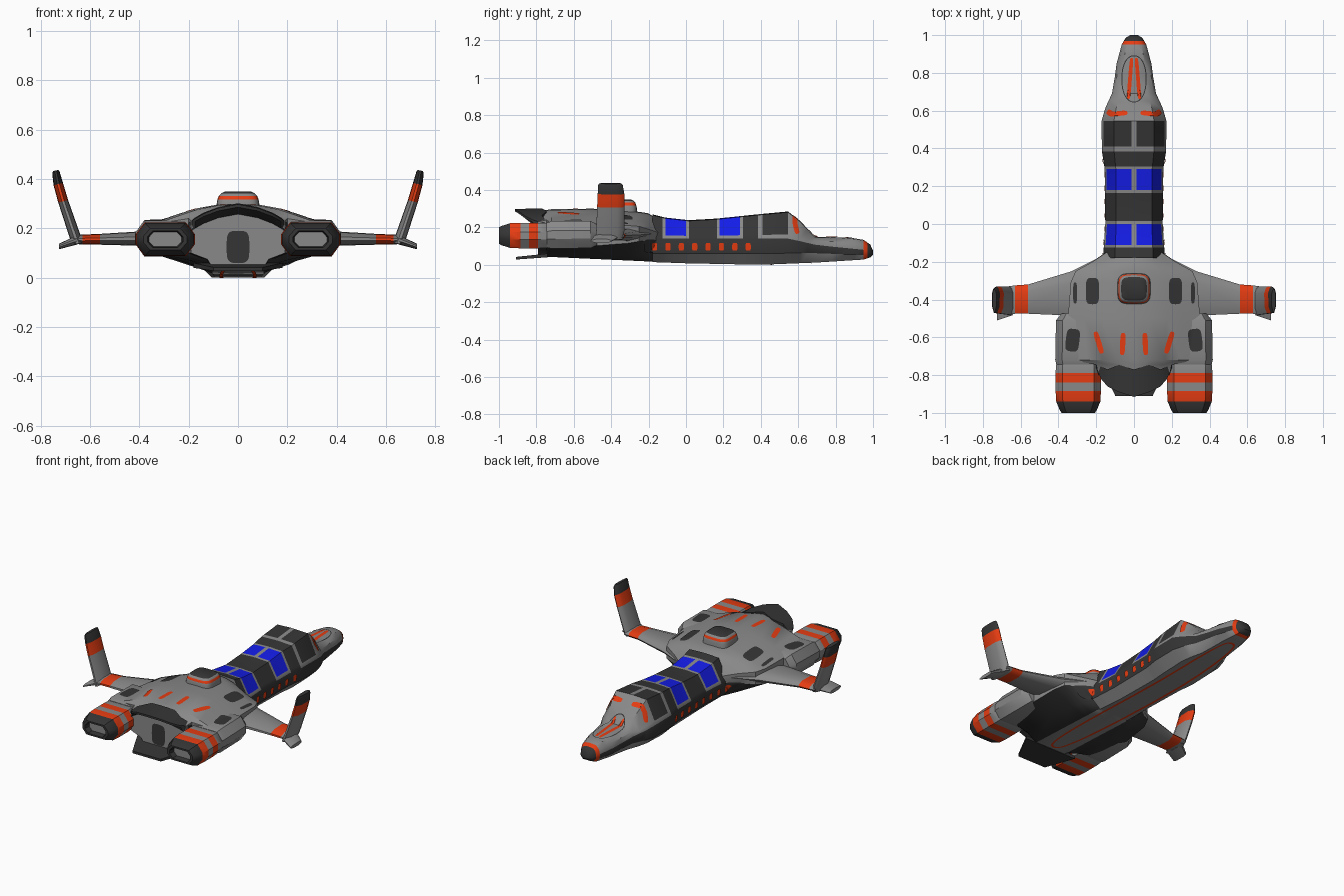
import bpy, bmesh, math
from mathutils import Vector
from mathutils.bvhtree import BVHTree

if "Cube" in bpy.data.objects:
    bpy.data.objects.remove(bpy.data.objects["Cube"])


def material(name, rgb):
    m = bpy.data.materials.new(name)
    m.diffuse_color = (*rgb, 1)
    m.use_nodes = True
    m.node_tree.nodes["Principled BSDF"].inputs["Base Color"].default_value = m.diffuse_color
    return m


GREY = material("grey", (0.25, 0.25, 0.25))
DARK = material("dark", (0.035, 0.035, 0.035))
ORANGE = material("orange", (0.78, 0.045, 0.006))
BLUE = material("blue", (0.007, 0.012, 0.8))
MATS = [GREY, DARK, ORANGE, BLUE]


def build(name, verts, faces, mirror=False, angle=35):
    """faces: list of (indices, colour index)"""
    bm = bmesh.new()
    vs = [bm.verts.new(v) for v in verts]
    for idx, col in faces:
        bm.faces.new([vs[i] for i in idx]).material_index = col
    bmesh.ops.remove_doubles(bm, verts=bm.verts, dist=1e-5)
    bmesh.ops.recalc_face_normals(bm, faces=bm.faces)
    me = bpy.data.meshes.new(name)
    bm.to_mesh(me)
    bm.free()
    for m in MATS:
        me.materials.append(m)
    ob = bpy.data.objects.new(name, me)
    bpy.context.collection.objects.link(ob)
    if mirror:
        ob.modifiers.new("mirror", 'MIRROR')
    bpy.ops.object.select_all(action='DESELECT')
    ob.select_set(True)
    bpy.context.view_layer.objects.active = ob
    bpy.ops.object.shade_smooth_by_angle(angle=math.radians(angle))
    return ob


def loft(name, rings, colour=lambda i, j: 0, caps=(0, 0), **kw):
    n = len(rings[0])
    faces = [([i * n + j, i * n + (j + 1) % n, (i + 1) * n + (j + 1) % n, (i + 1) * n + j], colour(i, j))
             for i in range(len(rings) - 1) for j in range(n)]
    faces.append((list(range(n)), caps[0]))
    faces.append((list(range((len(rings) - 1) * n, len(rings) * n)), caps[1]))
    return build(name, [p for r in rings for p in r], faces, **kw)


def interp(pts, y):
    for (a, va), (b, vb) in zip(pts, pts[1:]):
        if y >= b:
            return va + (vb - va) * (a - y) / (a - b)
    return pts[-1][1]


def full_ring(half, y):
    """half section from top centre to bottom centre, mirrored to a closed ring"""
    pts = half + [(-x, z) for x, z in half[-2:0:-1]]
    return [(x, y, z) for x, z in pts]


# Fuselage: lofted along y, colours by band and by strip
W = [(1, .02), (.985, .045), (.95, .065), (.85, .092), (.7, .112), (.62, .15), (.555, .172), (.385, .17),
     (.29, .155), (0, .152), (-.2, .165)]
TOP = [(1, .075), (.985, .108), (.95, .133), (.88, .145), (.69, .15), (.61, .235), (.545, .285), (.385, .27),
       (.05, .235), (-.1, .25), (-.2, .275)]
CHINE = [(1, .065), (.95, .08), (.7, .105), (.55, .14), (-.2, .14)]
LOW = [(1, .06), (.95, .052), (.7, .062), (-.2, .06)]
BOT = [(1, .055), (.985, .04), (.95, .028), (.7, .012), (.4, 0), (0, .008), (-.2, .015)]
YS = [1, .993, .985, .97, .95, .9, .85, .78, .69, .65, .61, .545, .41, .385, .305, .29, .18, .165, .015, 0,
      -.11, -.125, -.18]


def fuselage_ring(y):
    w, t, c, l, b = (interp(p, y) for p in (W, TOP, CHINE, LOW, BOT))
    a = .62 * w
    shoulder = (.9 * w, c + .55 * (t - c)) if y > .65 else (a + .85 * (w - a), t + .85 * (c - t))
    return full_ring([(0, t), (min(.012, a / 2), t), (a, t - .004), shoulder, (w, c), (.97 * w, l),
                      (.62 * w, b), (0, b)], y)


def fuselage_colour(i, j):
    y = (YS[i] + YS[i + 1]) / 2
    j = min(j, 13 - j)
    if y > .97:
        return 1
    if y > .95:
        return 2
    if j == 4:
        return 1
    if .41 < y < .545 and j in (1, 2):
        return 1
    if (.18 < y < .29 or -.11 < y < 0) and j in (1, 2):
        return 3
    if j < 4 and (.305 < y < .385 or .015 < y < .165 or y < -.125):
        return 1
    return 0


fuselage = loft("fuselage", [fuselage_ring(y) for y in YS], fuselage_colour, (1, 0))

# Rear hull: y, half width, top, edge height, lower edge
HULL = [(-.14, .13, .235, .17, .13), (-.2, .22, .275, .19, .13), (-.25, .31, .283, .205, .125),
        (-.31, .335, .288, .21, .115), (-.5, .35, .30, .22, .10), (-.72, .33, .297, .22, .10),
        (-.745, .20, .293, .24, .10), (-.79, .19, .285, .23, .10)]
rings = []
for y, w, t, e, m in HULL:
    b = .015 + .03 * (-.14 - y) / .65
    rings.append(full_ring([(0, t), (.25 * w, t - .004), (.5 * w, t - .02), (.75 * w, t - .048 if w > .2 else e + .01),
                            (w, e), (w, m), (.55 * w + .02, b + .03), (min(.105, .6 * w), b), (0, b)], y))
hull = loft("rear_hull", rings, lambda i, j: 1 if min(j, 15 - j) in (5, 6) else 0)


def octagon(cx, cz, hx, hz, y, flat=.7, side=.3):
    q = [(1, side), (flat, 1), (-flat, 1), (-1, side)]
    q += [(-a, -b) for a, b in q]
    return [(cx + a * hx, y, cz + b * hz) for a, b in q]


# Engine pods and striped engines with recessed nozzles
pod = loft("engine_pod", [octagon(.3, .16, .085, .055, -.475), octagon(.295, .162, .118, .073, -.51),
                          octagon(.295, .16, .122, .073, -.72), octagon(.295, .158, .116, .066, -.745)],
           mirror=True)
ENG = [(-.73, .105, .06, 0), (-.745, .118, .066, 0), (-.79, .12, .068, 2), (-.84, .12, .068, 0),
       (-.885, .12, .068, 2), (-.94, .117, .066, 1), (-.985, .098, .052, 1), (-1, .088, .044, 1),
       (-1, .072, .034, 1), (-.965, .066, .03, 0)]
loft("engine", [octagon(.295, .156, hx, hz, y) for y, hx, hz, _ in ENG], lambda i, j: ENG[i][3], mirror=True)


def foil(x, z, yf, yb, tx, tz):
    c = yf - yb
    prof = [(0, 0), (.06, .55), (.25, 1), (.75, .9), (1, .25)]
    prof += [(u, -v) for u, v in prof[:0:-1]]
    return [(x + tx * v, yf - c * u, z + tz * v) for u, v in prof]


# Wings, upright winglets and small outer fins
loft("wing", [foil(.15, .165, -.16, -.52, 0, .045), foil(.33, .16, -.25, -.485, 0, .032),
              foil(.56, .156, -.32, -.475, 0, .022), foil(.63, .155, -.325, -.475, 0, .02),
              foil(.665, .155, -.33, -.48, 0, .018)],
     lambda i, j: 2 if i == 2 else 0, mirror=True)
loft("winglet", [foil(.65, .138, -.335, -.485, .022, -.004), foil(.665, .18, -.33, -.48, .022, -.005),
                 foil(.709, .31, -.33, -.475, .02, -.005), foil(.729, .38, -.33, -.472, .019, -.005),
                 foil(.738, .425, -.338, -.47, .015, -.004), foil(.739, .435, -.345, -.465, .011, -.002)],
     lambda i, j: [0, 0, 2, 1, 1][i], (0, 1), mirror=True)
loft("winglet_foot", [foil(.65, .155, -.35, -.485, 0, .02), foil(.725, .127, -.40, -.51, 0, .011)], mirror=True)

# Tail overhang above and lip below the rear door
XS = [-.2, -.175, -.14, -.08, 0, .08, .14, .175, .2]
BACK = [(.2, -.76), (.175, -.82), (.14, -.86), (.08, -.89), (0, -.915)]
ROOF = [(.2, .222), (.175, .24), (.14, .26), (.08, .283), (0, .298)]
rings = []
for x in XS:
    yb, z, a = interp(BACK, abs(x)), interp(ROOF, abs(x)), abs(x)
    yf = -.735 - .035 * abs(math.cos(a / .2 * math.pi * 1.5))
    rings.append([(x, yf, z + .004), (x, yb, z), (x, yb, z - .012), (x, -.8, z - .04), (x, yf, z - .04)])
loft("tail_overhang", rings, lambda i, j: 1, (1, 1))
loft("tail_lip", [[(x, -.74, .06), (x * .55, -.91, .042), (x * .55, -.91, .028), (x, -.74, .04)]
                  for x in (-.18, -.09, 0, .09, .18)], lambda i, j: 1, (1, 1))


def rounded(hx, hy, n=32, p=4):
    out = []
    for k in range(n):
        c, s = math.cos(2 * math.pi * k / n), math.sin(2 * math.pi * k / n)
        out.append((hx * math.copysign(abs(c) ** (2 / p), c), hy * math.copysign(abs(s) ** (2 / p), s)))
    return out


# Roof turret
TUR = [(.088, .082, .27, 0), (.086, .08, .305, 0), (.083, .077, .318, 2), (.078, .072, .332, 0),
       (.068, .062, .342, 1), (.055, .05, .349, 1)]
loft("turret", [[(x, -.343 + y, z) for x, y in rounded(hx, hy)] for hx, hy, z, _ in TUR],
     lambda i, j: TUR[i][3], (0, 1))

# Painted panels, projected onto the hull surfaces
bpy.context.view_layer.update()
V, F = [], []
for ob in (fuselage, hull, pod):
    o = len(V)
    V += [v.co.copy() for v in ob.data.vertices]
    F += [[o + i for i in p.vertices] for p in ob.data.polygons]
TREE = BVHTree.FromPolygons(V, F)
VIEWS = {'top': (lambda u, v: (u, v, 1), (0, 0, -1)), 'bottom': (lambda u, v: (u, v, -1), (0, 0, 1)),
         'side': (lambda u, v: (1, u, v), (-1, 0, 0)), 'back': (lambda u, v: (u, -2, v), (0, 1, 0))}


def decal(name, col, view, u, v, hu, hv, turn=0, inner=0, p=4, mirror=True, lift=.003):
    start, d = VIEWS[view]
    d, n = Vector(d), 32
    ca, sa = math.cos(turn), math.sin(turn)
    radii = [k / 5 for k in range(6)] if not inner else [0, 1]
    verts = []
    for r in radii:
        for a, b in rounded(hu, hv, n, p):
            if inner:
                a, b = (a, b) if r else (a * (1 - inner / hu), b * (1 - inner / hv))
            else:
                a, b = a * r, b * r
            o = Vector(start(u + a * ca - b * sa, v + a * sa + b * ca))
            hit = TREE.ray_cast(o, d)[0]
            if hit is None:
                return
            verts.append(hit - d * lift)
    faces = [([i * n + j, i * n + (j + 1) % n, (i + 1) * n + (j + 1) % n, (i + 1) * n + j], col)
             for i in range(len(radii) - 1) for j in range(n)]
    if not inner:
        faces = [([0 if q < n else q for q in f] if f[0] < n else f, c) for f, c in faces]
        faces = [(list(dict.fromkeys(f)), c) for f, c in faces]
        verts[1:n] = [verts[0]] * (n - 1)
    build(name, verts, faces, mirror)


decal("hull_panel", 1, 'top', .22, -.355, .035, .07)
decal("hull_slot", 1, 'top', .312, -.365, .01, .055)
decal("pod_panel", 1, 'top', .325, -.615, .036, .06, .12)
decal("inner_stripe", 2, 'top', .06, -.635, .014, .058, .05)
decal("outer_stripe", 2, 'top', .187, -.628, .014, .06, -.3)
decal("brow_stripe", 2, 'top', .085, .585, .05, .013, -.08)
decal("brow_side_stripe", 2, 'side', .588, .2, .013, .035, .25)
decal("nose_hatch_rim", 1, 'top', 0, .768, .067, .125, inner=.005, p=2.2, mirror=False)
decal("nose_stripe", 2, 'top', .021, .77, .01, .11, .08)
decal("rear_door", 1, 'back', 0, .125, .046, .065, mirror=False)
decal("belly_stripe", 2, 'bottom', 0, .08, .075, .8, inner=.014, p=3, mirror=False)
decal("side_end_panel", 1, 'side', -.19, .1, .035, .035)
for k in range(8):
    decal(f"side_window_{k + 1}", 2, 'side', -.168 + k * .0715, .096, .014, .021, lift=.006)
